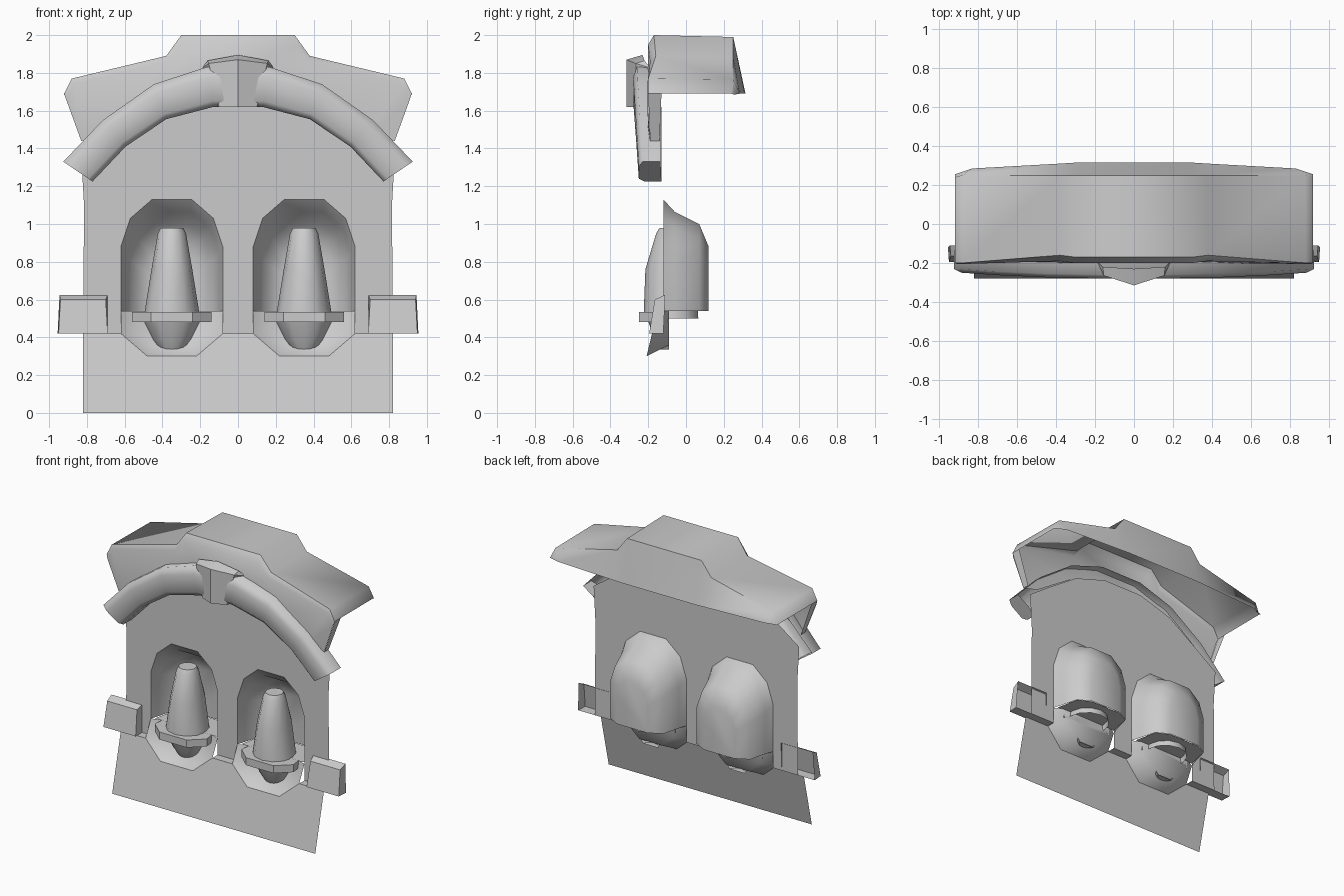
import bpy, math

if "Cube" in bpy.data.objects:
    bpy.data.objects.remove(bpy.data.objects["Cube"])

stone = bpy.data.materials.new("pale grey stone")
stone.diffuse_color = (0.6, 0.6, 0.6, 1)
stone.use_nodes = True
stone.node_tree.nodes["Principled BSDF"].inputs["Base Color"].default_value = stone.diffuse_color


def build(name, verts, faces, angle=40):
    me = bpy.data.meshes.new(name)
    me.from_pydata(verts, [], faces)
    me.materials.append(stone)
    me.update()
    ob = bpy.data.objects.new(name, me)
    bpy.context.collection.objects.link(ob)
    if angle:
        bpy.ops.object.select_all(action='DESELECT')
        ob.select_set(True)
        bpy.context.view_layer.objects.active = ob
        bpy.ops.object.shade_smooth_by_angle(angle=math.radians(angle))
    return ob


def loft(name, rings, closed=False, caps=(), flip=False, angle=40):
    """Skin equal-length rings of points; caps lists the rings to fill."""
    n = len(rings[0])
    verts = [p for r in rings for p in r]
    faces = []
    for k in range(len(rings) - 1):
        for i in range(n if closed else n - 1):
            j = (i + 1) % n
            faces.append((k * n + i, k * n + j, (k + 1) * n + j, (k + 1) * n + i))
    for c in caps:
        f = tuple(range(c % len(rings) * n, (c % len(rings) + 1) * n))
        faces.append(f[::-1] if c == 0 else f)
    if flip:
        faces = [f[::-1] for f in faces]
    return build(name, verts, faces, angle)


def mirrored(half):
    """Left-to-right outline from points listed centre outward on the right."""
    left = [(-p[0],) + tuple(p[1:]) for p in reversed(half) if p[0] > 0]
    return left + list(half)


WALL = -0.12
NICHE = 0.35
slope = lambda z: -0.28 + 0.238 * z          # leaning base panel

# niche opening, relative to its centre
arch = [(-.27, .54), (-.27, .88), (-.22, 1.03), (-.105, 1.13),
        (.105, 1.13), (.22, 1.03), (.27, .88), (.27, .54)]
dip = [(-.27, .42), (-.13, .30), (.13, .30), (.27, .42)]

# wall with two arched notches and a curved top
outline = [(-.82, .42)]
for c in (-NICHE, NICHE):
    outline += [(c + x, z) for x, z in [dip[0]] + arch + [dip[3]]]
outline += [(.82, .42), (.815, 1.1), (.83, 1.36), (.66, 1.48), (.42, 1.64),
            (.16, 1.72), (-.16, 1.72), (-.42, 1.64), (-.66, 1.48),
            (-.83, 1.36), (-.815, 1.1)]
build("wall", [(x, WALL, z) for x, z in outline], [range(len(outline))], 0)

# leaning base panel
outline = [(-.82, 0), (.82, 0), (.82, .42)]
for c in (NICHE, -NICHE):
    outline += [(c + x, z) for x, z in reversed(dip)]
outline += [(-.82, .42)]
build("base_panel", [(x, slope(z), z) for x, z in outline], [range(len(outline))], 0)

# small ledges between panel and wall
for a, b in ((-.82, -.62), (-.08, .08), (.62, .82)):
    build("ledge", [(a, -.18, .42), (b, -.18, .42), (b, WALL, .42), (a, WALL, .42)],
          [(0, 1, 2, 3)], 0)

for c in (-NICHE, NICHE):
    # niche hollow
    rings = []
    for y, sx, top in ((WALL, 1, 1.13), (-.06, .93, 1.065), (.07, .80, 1.0), (.12, .45, .88)):
        s = (top - .54) / .59
        rings.append([(c + x * sx, y, .54 + (z - .54) * s) for x, z in arch])
    loft("niche", rings, caps=(-1,), flip=True, angle=60)

    # lower bowl below the niche
    rim = [(c - .27, WALL, .54)] + [(c + x, slope(z), z) for x, z in dip] + [(c + .27, WALL, .54)]
    back = [(c + x, -.09, z) for x, z in
            ((-.21, .54), (-.18, .44), (-.09, .36), (.09, .36), (.18, .44), (.21, .54))]
    loft("bowl", [rim, back], caps=(-1,), angle=60)

    # tapered figure block
    rings = []
    for z, rx, ry in ((.5, .15, .145), (.76, .108, .135), (.95, .075, .078), (.98, .06, .06)):
        rings.append([(c + rx * math.cos(t * math.pi / 6), -.08 + ry * math.sin(t * math.pi / 6), z)
                      for t in range(12)])
    loft("figure", rings, True, caps=(-1,), angle=50)

    # shelf with a front lip, and the niche floor
    shelf = [(-.2, -.09), (-.21, -.16), (-.11, -.25), (.11, -.25), (.21, -.16), (.2, -.09)]
    loft("shelf", [[(c + x, y, z) for x, y in shelf] for z in (.48, .535)],
         True, caps=(0, -1), angle=0)
    floor = [(-.25, -.1), (.25, -.1), (.215, .07), (.12, .115), (-.12, .115), (-.215, .07)]
    build("niche_floor", [(c + x, y, .54) for x, y in floor], [range(6)], 0)

    # rounded corbel under the shelf
    rings = []
    for z, r in ((.335, .06), (.39, .10), (.48, .145)):
        rings.append([(c + r * math.cos(t * math.pi / 6), -.09 + .75 * r * math.sin(t * math.pi / 6), z)
                      for t in range(6, 13)])
    loft("corbel", rings, caps=(0,), angle=50)

# side blocks
for s in (-1, 1):
    front = [(.69, -.195, .42), (.95, -.195, .42), (.94, -.165, .6), (.70, -.165, .6)]
    rear = [(.69, -.12, .42), (.955, -.12, .42), (.945, -.11, .625), (.69, -.11, .625)]
    loft("side_block", [[(s * x, y, z) for x, y, z in r] for r in (front, rear)],
         True, caps=(0,), flip=s > 0, angle=0)

# arched moulding, open at the back
outer = mirrored([(.17, 1.83), (.445, 1.74), (.715, 1.55), (.925, 1.33)])
inner = mirrored([(.13, 1.62), (.38, 1.555), (.595, 1.41), (.77, 1.225)])
rings = []
for (xo, zo), (xi, zi) in zip(outer, inner):
    yf = -.25 - .03 * (zo - 1.33) / .5
    mix = lambda t, y: (xo + (xi - xo) * t, y, zo + (zi - zo) * t)
    rings.append([mix(0, -.135), mix(0, yf + .02), mix(.25, yf), mix(.85, yf), mix(1, yf + .03), mix(1, -.13)])
loft("arch_moulding", rings, caps=(0, -1), angle=75)

# keystone with a bowed front
top = mirrored([(0, -.315, 1.87), (.155, -.265, 1.85), (.185, -.20, 1.83)])
bottom = mirrored([(0, -.315, 1.62), (.10, -.27, 1.62), (.125, -.20, 1.62)])
crown = mirrored([(0, -.23, 1.895), (.16, -.22, 1.865), (.18, -.20, 1.84)])
loft("keystone", [bottom, top, crown], caps=(0,), angle=35)

# roof canopy: front edge, back edge, lower back edge (open below)
front = mirrored([(.30, -.17, 2.0), (.38, -.16, 1.89), (.88, -.2, 1.77), (.92, -.2, 1.69)])
rear = mirrored([(.30, .25, 1.99), (.38, .25, 1.885), (.88, .25, 1.765), (.92, .24, 1.69)])
low = mirrored([(.30, .315, 1.69), (.38, .31, 1.69), (.83, .285, 1.69), (.92, .255, 1.685)])
loft("roof", [front, rear, low], angle=60)

# roof front board following the arch
upper = mirrored([(.30, -.17, 2.0), (.38, -.16, 1.89), (.88, -.2, 1.77), (.92, -.2, 1.69)])
middle = mirrored([(.30, -.2, 1.95), (.38, -.19, 1.86), (.87, -.205, 1.74), (.91, -.205, 1.66)])
lower = mirrored([(.17, -.2, 1.75), (.42, -.2, 1.66), (.70, -.2, 1.48), (.83, -.19, 1.44)])
loft("roof_front", [lower, middle, upper], angle=60)

# side returns from the roof front to the wall
for s in (-1, 1):
    build("roof_return", [(s * .83, -.19, 1.44), (s * .92, -.2, 1.69),
                          (s * .92, -.13, 1.69), (s * .83, -.14, 1.44)],
          [(0, 3, 2, 1) if s > 0 else (0, 1, 2, 3)], 0)
